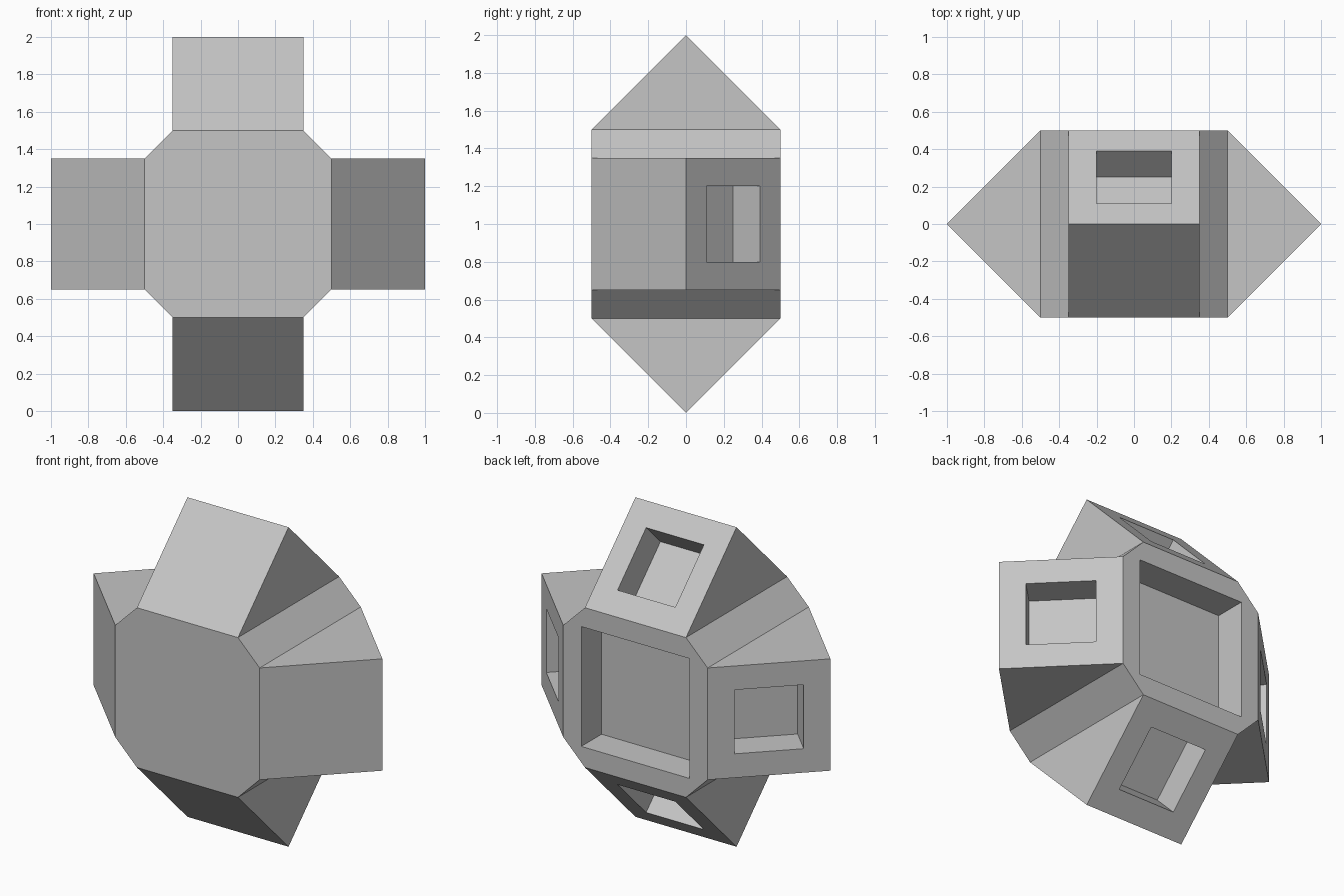
import bpy, bmesh, math
from mathutils import Matrix, Vector

cube = bpy.data.objects.get("Cube")
if cube:
    bpy.data.objects.remove(cube, do_unlink=True)

HALF, SIDE, DEPTH = 0.5, 0.35, 0.2

grey = bpy.data.materials.new("plain_grey")
GREY = (0.56, 0.56, 0.56, 1)
grey.diffuse_color = GREY
grey.use_nodes = True
grey.node_tree.nodes["Principled BSDF"].inputs["Base Color"].default_value = GREY


def pocket(bm, outer, half, normal):
    """Frame a square recess inside the outer loop, then add its walls and floor."""
    centre = sum((v.co for v in outer), Vector()) / len(outer)
    across = Vector((0, 0, 1))
    along = normal.cross(across)
    rim, base = [], []
    for a, b in ((-1, -1), (1, -1), (1, 1), (-1, 1)):
        p = centre + half * (a * along + b * across)
        rim.append(bm.verts.new(p))
        base.append(bm.verts.new(p - normal * DEPTH))
    # Each outer corner joins the nearest rim corner
    near = [min(range(4), key=lambda i: (rim[i].co - v.co).length) for v in outer]
    for i, v in enumerate(outer):
        j = (i + 1) % len(outer)
        ring = [v, outer[j], rim[near[j]]]
        if near[i] != near[j]:
            ring.append(rim[near[i]])
        bm.faces.new(ring)
    for i in range(4):
        j = (i + 1) % 4
        bm.faces.new((rim[i], rim[j], base[j], base[i]))
    bm.faces.new(base)


def finish(bm, name, matrix):
    bmesh.ops.recalc_face_normals(bm, faces=bm.faces)
    mesh = bpy.data.meshes.new(name)
    bm.to_mesh(mesh)
    bm.free()
    mesh.transform(matrix)
    mesh.materials.append(grey)
    obj = bpy.data.objects.new(name, mesh)
    bpy.context.collection.objects.link(obj)


lift = Matrix.Translation((0, 0, 1))

# Core: octagonal prism, open where the wedges attach, recessed at the back
bm = bmesh.new()
front, back = [], []
for k in range(4):
    turn = Matrix.Rotation(k * math.pi / 2, 3, 'Y')
    for z in (SIDE, -SIDE):
        front.append(bm.verts.new(turn @ Vector((HALF, -HALF, z))))
        back.append(bm.verts.new(turn @ Vector((HALF, HALF, z))))
bm.faces.new(front)
for i in (1, 3, 5, 7):
    j = (i + 1) % 8
    bm.faces.new((front[i], front[j], back[j], back[i]))
pocket(bm, back, 0.375, Vector((0, 1, 0)))
finish(bm, "core", lift)

# Wedges: triangular prisms open towards the core, recessed on the back slope
for k, name in enumerate(("left_wedge", "bottom_wedge", "right_wedge", "top_wedge")):
    bm = bmesh.new()
    low, high = [[bm.verts.new((x, y, z)) for x, y in
                  ((HALF, -HALF), (1, 0), (HALF, HALF))] for z in (-SIDE, SIDE)]
    bm.faces.new(low)
    bm.faces.new(high)
    bm.faces.new((low[0], low[1], high[1], high[0]))
    pocket(bm, [low[1], low[2], high[2], high[1]], 0.2, Vector((1, 1, 0)).normalized())
    finish(bm, name, lift @ Matrix.Rotation(k * math.pi / 2, 4, 'Y'))
